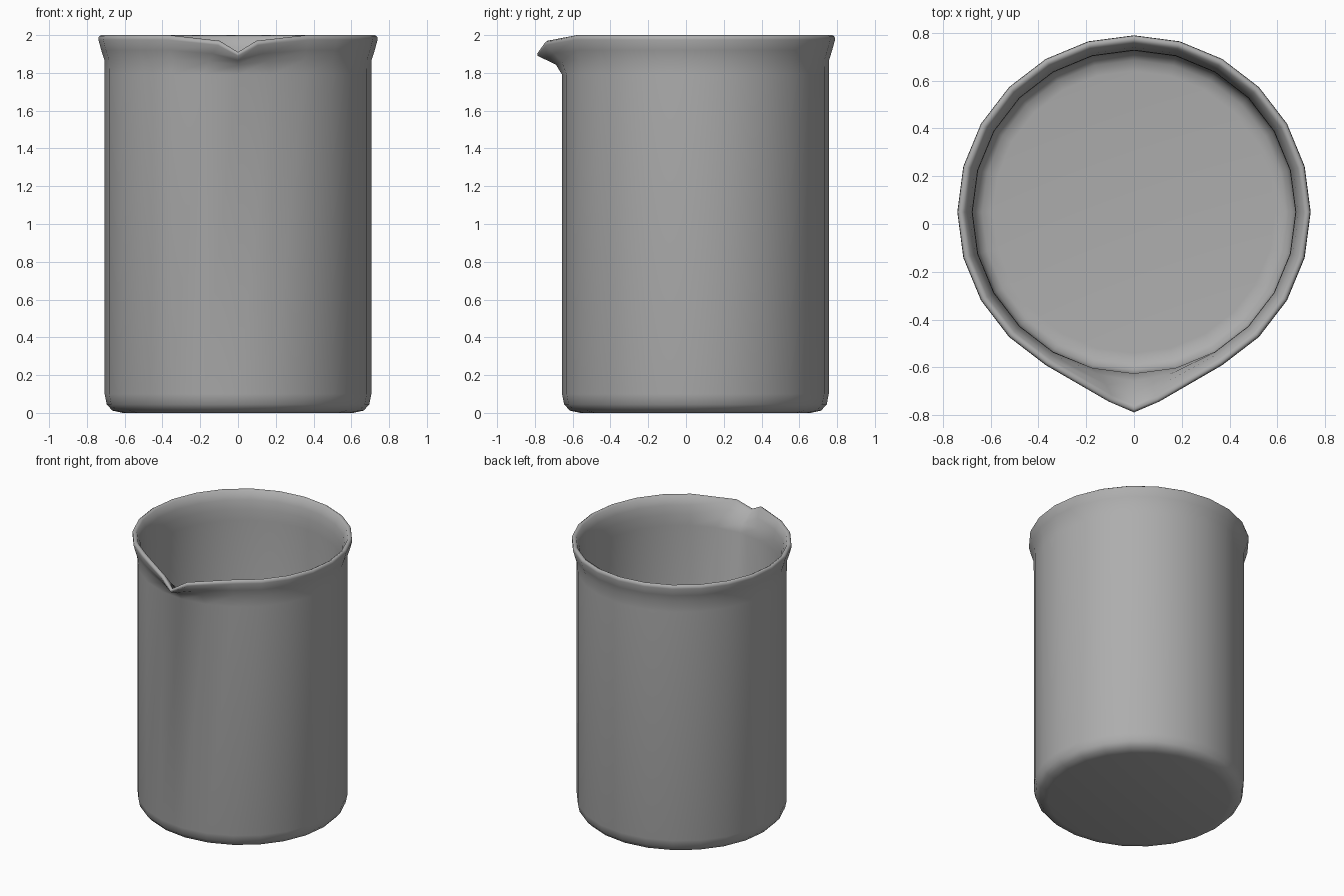
import bpy, bmesh, math

if "Cube" in bpy.data.objects:
    bpy.data.objects.remove(bpy.data.objects["Cube"])

SIDES = 24
CY = 0.05  # axis of the round body; the spout reaches forward of it

# Wall section: radius, height, spout pull (outside going up, then inside going down)
profile = [
    (0.61, 0.0, 0), (0.665, 0.012, 0), (0.695, 0.045, 0), (0.706, 0.10, 0),
    (0.706, 1.79, 0), (0.708, 1.87, 0.3), (0.724, 1.92, 0.6),
    (0.739, 1.975, 0.95), (0.737, 1.992, 1), (0.725, 2.0, 1), (0.708, 1.99, 0.98),
    (0.688, 1.935, 0.7), (0.677, 1.87, 0.3), (0.675, 1.79, 0),
    (0.675, 0.10, 0), (0.663, 0.06, 0), (0.635, 0.035, 0), (0.59, 0.03, 0),
]

# Spout shift by column offset from the front: dx, dy, dz
spout = {0: (0, -0.101, -0.09), 1: (-0.09, -0.083, -0.03), -1: (0.09, -0.083, -0.03)}

bm = bmesh.new()
rings = []
for r, z, pull in profile:
    ring = []
    for i in range(SIDES):
        a = 2 * math.pi * i / SIDES
        k = i if i <= SIDES // 2 else i - SIDES
        dx, dy, dz = spout.get(k, (0, 0, 0))
        ring.append(bm.verts.new((r * math.sin(a) + dx * pull,
                                  CY - r * math.cos(a) + dy * pull,
                                  z + dz * pull)))
    rings.append(ring)

# Walls
for lo, hi in zip(rings, rings[1:]):
    for i in range(SIDES):
        j = (i + 1) % SIDES
        bm.faces.new((lo[i], lo[j], hi[j], hi[i]))

# Underside and inner floor
bm.faces.new(list(reversed(rings[0])))
bm.faces.new(rings[-1])
bmesh.ops.recalc_face_normals(bm, faces=bm.faces)

mesh = bpy.data.meshes.new("beaker")
bm.to_mesh(mesh)
bm.free()
beaker = bpy.data.objects.new("beaker", mesh)
bpy.context.collection.objects.link(beaker)

# Darker grey
grey = bpy.data.materials.new("dark_grey")
grey.diffuse_color = (0.42, 0.42, 0.42, 1)
grey.use_nodes = True
grey.node_tree.nodes["Principled BSDF"].inputs["Base Color"].default_value = grey.diffuse_color
mesh.materials.append(grey)

# Smooth shading all over
bpy.context.view_layer.objects.active = beaker
beaker.select_set(True)
bpy.ops.object.shade_smooth_by_angle(angle=math.radians(120))
